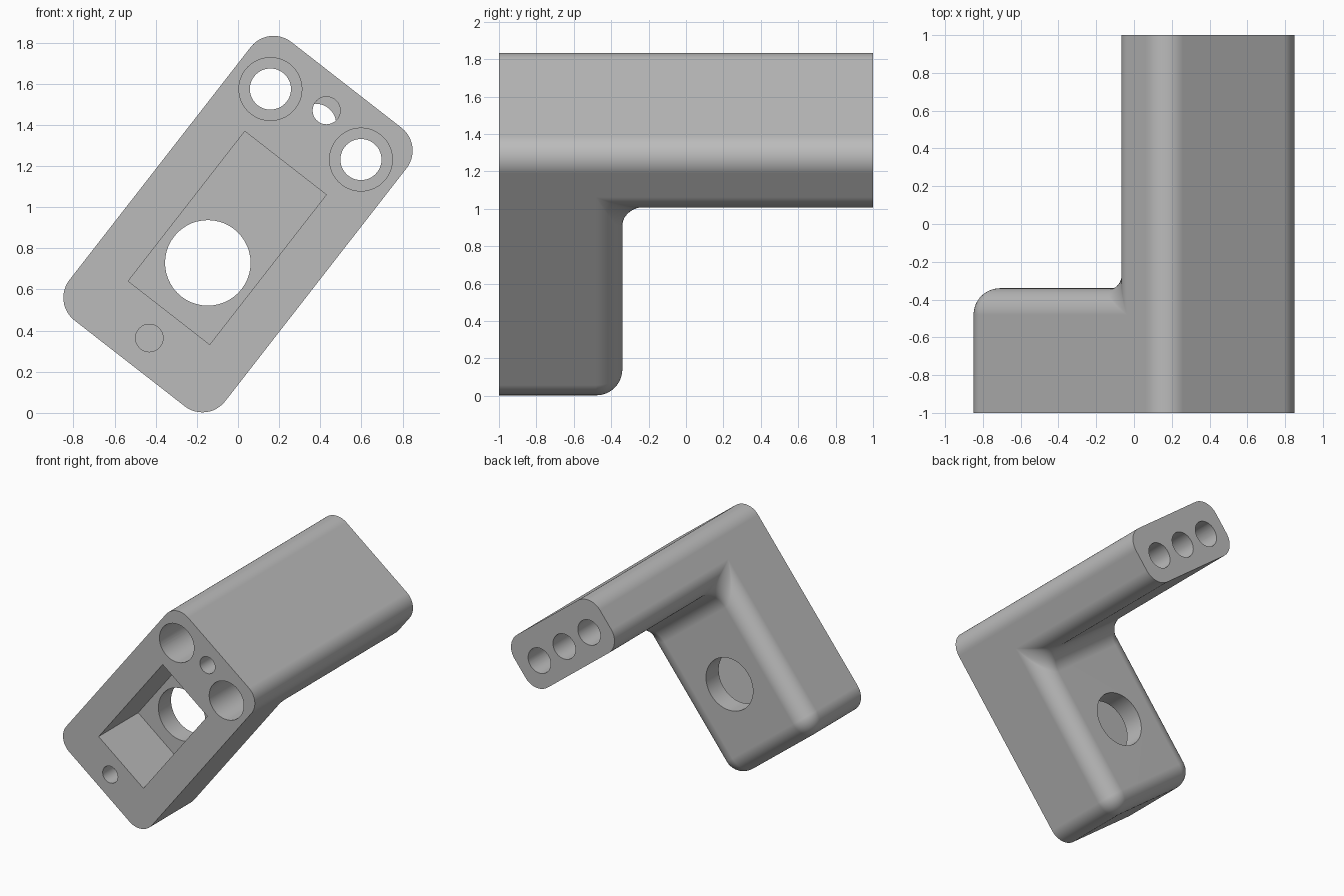
import bpy, bmesh
from math import sin, cos, pi, radians
from mathutils import Matrix

if "Cube" in bpy.data.objects:
    bpy.data.objects.remove(bpy.data.objects["Cube"])

# Dimensions in the bracket's own frame: x across, y deep, z along the plate
HALF_LEN, HALF_WID, EDGE, INNER = 0.858, 0.48, 0.14, 0.155
PLATE_BACK, BAR_UNDER = -0.34, 0.415
STEPS = 12

grey = bpy.data.materials.new("plain grey")
grey.use_nodes = True
colour = (0.5, 0.5, 0.5, 1)
grey.diffuse_color = colour
grey.node_tree.nodes["Principled BSDF"].inputs["Base Color"].default_value = colour


def arc(cy, cz, r, start, end):
    angles = [radians(start + (end - start) * i / STEPS) for i in range(STEPS + 1)]
    return [(cy + r * cos(t), cz + r * sin(t)) for t in angles]


def l_profile(d):
    """L-shaped side outline, drawn in by d for the rounded side edges."""
    low, back, under = -HALF_LEN + d, PLATE_BACK - d, BAR_UNDER + d
    r = EDGE - d
    q = INNER * r / EDGE
    return ([(-1, low)] + arc(back - r, low + r, r, -90, 0)
            + arc(back + q, under - q, q, 180, 90)
            + [(1, under), (1, HALF_LEN - d), (-1, HALF_LEN - d)])


def make_object(name, bm):
    mesh = bpy.data.meshes.new(name)
    bm.to_mesh(mesh)
    bm.free()
    obj = bpy.data.objects.new(name, mesh)
    bpy.context.collection.objects.link(obj)
    mesh.materials.append(grey)
    return obj


# Body: plate and bar lofted across the width
bm = bmesh.new()
turns = [pi / 2 * i / STEPS for i in range(STEPS + 1)]
slices = [(HALF_WID - EDGE + EDGE * sin(t), EDGE * (1 - cos(t))) for t in turns]
slices[-1] = (HALF_WID, EDGE)
slices = [(-x, d) for x, d in reversed(slices)] + slices
rings = [[bm.verts.new((x, y, z)) for y, z in l_profile(d)] for x, d in slices]
for one, two in zip(rings, rings[1:]):
    for i in range(len(one)):
        j = (i + 1) % len(one)
        bm.faces.new((one[i], one[j], two[j], two[i]))
bm.faces.new(rings[0])
bm.faces.new(rings[-1])
bmesh.ops.remove_doubles(bm, verts=bm.verts, dist=1e-5)
bmesh.ops.recalc_face_normals(bm, faces=bm.faces)
body = make_object("angled_bracket", bm)


def cut(bm):
    tool = make_object("cutter", bm)
    tool.hide_render = True
    mod = body.modifiers.new("cut", "BOOLEAN")
    mod.operation, mod.solver, mod.object = "DIFFERENCE", "EXACT", tool
    bpy.context.view_layer.objects.active = body
    bpy.ops.object.modifier_apply(modifier=mod.name)
    bpy.data.objects.remove(tool)


def cut_hole(x, z, radius, y0, y1):
    bm = bmesh.new()
    place = Matrix.Translation((x, (y0 + y1) / 2, z)) @ Matrix.Rotation(pi / 2, 4, "X")
    bmesh.ops.create_cone(bm, cap_ends=True, segments=48, radius1=radius,
                          radius2=radius, depth=y1 - y0, matrix=place)
    cut(bm)


# Rectangular pocket in the front
bm = bmesh.new()
bmesh.ops.create_cube(bm, size=1, matrix=Matrix.Translation((0, -0.8, -0.085))
                      @ Matrix.Diagonal((0.502, 0.6, 0.923, 1)))
cut(bm)

# Round opening through the pocket floor
cut_hole(0, -0.239, 0.208, -0.7, 0)
# Long bores through the bar, with wide front recesses
for side in (-1, 1):
    cut_hole(side * 0.279, 0.615, 0.1, -1.1, 1.1)
    cut_hole(side * 0.279, 0.615, 0.153, -1.1, -0.4)
# Middle bore from the back, met by a small front hole
cut_hole(0, 0.615, 0.1, -0.5, 1.1)
cut_hole(0, 0.7, 0.067, -1.1, -0.45)
# Blind hole near the lower end
cut_hole(0, -0.702, 0.067, -1.1, -0.6)

# Tilt, stand on the ground and shade
body.data.transform(Matrix.Translation((0, 0, 0.918)) @ Matrix.Rotation(radians(37.9), 4, "Y"))
body.select_set(True)
bpy.context.view_layer.objects.active = body
bpy.ops.object.shade_smooth_by_angle(angle=radians(30))
body.modifiers.new("even_shading", "WEIGHTED_NORMAL").keep_sharp = True
